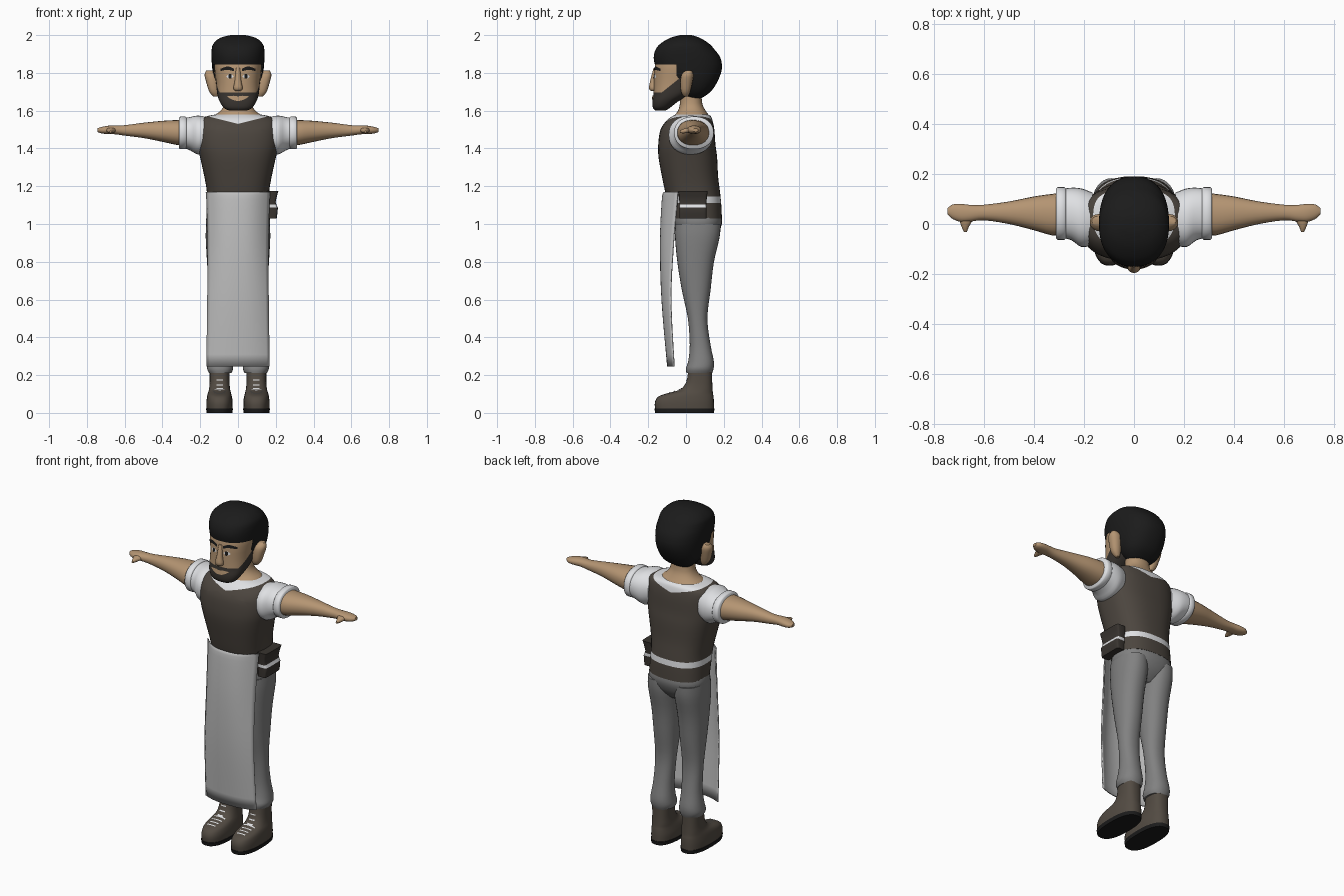
import bpy, bmesh, math
from mathutils import Vector
from mathutils.bvhtree import BVHTree


def mat(name, r, g, b):
    m = bpy.data.materials.new(name)
    m.diffuse_color = (r, g, b, 1)
    return m


SKIN = mat("skin", 0.46, 0.30, 0.17)
HAIR = mat("black", 0.011, 0.011, 0.011)
BEARD = mat("dark_brown", 0.040, 0.034, 0.029)
VEST = mat("vest_brown", 0.072, 0.060, 0.049)
BOOT = mat("boot_brown", 0.085, 0.070, 0.055)
SHIRT = mat("shirt_white", 0.74, 0.75, 0.77)
APRON = mat("apron_white", 0.52, 0.52, 0.52)
PANTS = mat("trouser_grey", 0.22, 0.22, 0.22)


def finish(name, bm, mats, mirror=False, angle=45):
    me = bpy.data.meshes.new(name)
    bm.to_mesh(me)
    bm.free()
    for m in mats:
        me.materials.append(m)
    me.shade_smooth()
    me.set_sharp_from_angle(angle=math.radians(angle))
    ob = bpy.data.objects.new(name, me)
    bpy.context.collection.objects.link(ob)
    if mirror:
        ob.modifiers.new("mirror", "MIRROR")
    return ob


def spline(rows, sub):
    """Smooth in-between rows."""
    out = []
    for i in range(len(rows) - 1):
        p0, p1, p2, p3 = (rows[max(0, min(len(rows) - 1, i + k))] for k in (-1, 0, 1, 2))
        for s in range(sub):
            t = s / sub
            out.append([0.5 * (2 * b + (c - a) * t + (2 * a - 5 * b + 4 * c - d) * t * t
                        + (3 * b - a - 3 * c + d) * t ** 3) for a, b, c, d in zip(p0, p1, p2, p3)])
    return out + [list(rows[-1])]


def loft(name, rows, mats, axis="z", power=2.2, n=32, sub=3, mirror=False,
         planes=(), rule=None, angle=45):
    """Rows are (position, min a, max a, min b, max b); rule gives a material index, -1 deletes."""
    bm = bmesh.new()
    rings = []
    for t, a0, a1, b0, b1 in spline(rows, sub):
        ring = []
        for k in range(n):
            w = 2 * math.pi * k / n
            c, s = math.cos(w), math.sin(w)
            a = (a0 + a1) / 2 + (a1 - a0) / 2 * math.copysign(abs(c) ** (2 / power), c)
            b = (b0 + b1) / 2 + (b1 - b0) / 2 * math.copysign(abs(s) ** (2 / power), s)
            ring.append(bm.verts.new({"x": (t, a, b), "y": (a, t, b), "z": (a, b, t)}[axis]))
        rings.append(ring)
    for r, q in zip(rings, rings[1:]):
        for k in range(n):
            bm.faces.new((r[k], r[(k + 1) % n], q[(k + 1) % n], q[k]))
    bm.faces.new(rings[0])
    bm.faces.new(rings[-1])
    bmesh.ops.recalc_face_normals(bm, faces=bm.faces)
    for co, no in planes:
        bmesh.ops.bisect_plane(bm, geom=bm.verts[:] + bm.edges[:] + bm.faces[:],
                               plane_co=co, plane_no=no)
    if rule:
        dead = []
        for f in bm.faces:
            i = rule(f.calc_center_median())
            if i < 0:
                dead.append(f)
            else:
                f.material_index = i
        bmesh.ops.delete(bm, geom=dead, context="FACES")
    return finish(name, bm, mats, mirror, angle)


def sym(rows):
    return [(z, -w, w, y0, y1) for z, w, y0, y1 in rows]


def strip(name, cols, target, m, mirror=False, down=False, lift=0.004):
    """Thin painted plate laid on a surface; cols are (x, low, high)."""
    me = target.data
    tree = BVHTree.FromPolygons([v.co for v in me.vertices], [p.vertices[:] for p in me.polygons])
    d = Vector((0, 0, -1)) if down else Vector((0, 1, 0))
    bm = bmesh.new()
    prev = None
    for x, lo, hi in spline(cols, 4):
        pair = []
        for v in (lo, hi):
            o = Vector((x, v, 3)) if down else Vector((x, -3, v))
            hit = tree.ray_cast(o, d)[0]
            if hit:
                pair.append(bm.verts.new(hit - d * lift))
        if len(pair) == 2:
            if prev:
                bm.faces.new((prev[0], pair[0], pair[1], prev[1]))
            prev = pair
    return finish(name, bm, [m], mirror)


Z = (0, 0, 1)
Y = (0, 1, 0)

# Head with painted beard
head = loft("head", sym([
    (1.60, .045, -.16, -.11), (1.615, .075, -.175, -.085), (1.65, .098, -.178, -.04),
    (1.69, .11, -.172, .03), (1.75, .116, -.170, .10), (1.85, .125, -.163, .13),
    (1.92, .105, -.13, .12)]), [SKIN, BEARD], power=2.4, n=40,
    planes=[((0, 0, 1.695), Z), ((0, -.13, 1.695), (0, -.8, 1)), ((0, .01, 1.7), Y)],
    rule=lambda c: int(c.y < .01 and c.z < 1.695 + max(0, .8 * (c.y + .13))))

# Hair shell cut away around the face
loft("hair", sym([
    (1.665, .06, .0, .08), (1.70, .10, -.04, .13), (1.755, .125, -.10, .167),
    (1.82, .136, -.155, .19), (1.88, .14, -.171, .182), (1.925, .139, -.16, .15),
    (1.955, .130, -.135, .122), (1.985, .095, -.085, .075), (2.0, .04, -.03, .03)]),
    [HAIR], n=40, power=2.3,
    planes=[((0, 0, 1.845), Z), ((0, 0, 1.745), Z), ((0, -.05, 0), Y), ((0, .01, 0), Y)],
    rule=lambda c: 0 if c.z > 1.845 or c.y > .01 or (c.y > -.05 and c.z > 1.745) else -1)

# Face details
loft("nose", sym([(1.703, .014, -.183, -.15), (1.718, .025, -.196, -.15),
                  (1.76, .017, -.189, -.15), (1.825, .012, -.172, -.14)]), [SKIN], n=16)
loft("ear", [(1.675, .105, .130, -.012, .010), (1.70, .10, .152, -.026, .022),
             (1.75, .10, .168, -.030, .034), (1.79, .10, .177, -.024, .040),
             (1.812, .13, .168, -.002, .030)], [SKIN], n=16, mirror=True)
strip("eyebrow", [(.02, 1.808, 1.822), (.055, 1.816, 1.834), (.092, 1.810, 1.822)],
      head, HAIR, True)
strip("eye_white", [(.024, 1.779, 1.783), (.042, 1.769, 1.795), (.062, 1.779, 1.783)],
      head, SHIRT, True, lift=.002)
strip("iris", [(.034, 1.772, 1.792), (.041, 1.769, 1.795), (.049, 1.772, 1.792)],
      head, HAIR, True, lift=.005)
strip("lips", [(-.055, 1.672, 1.677), (-.025, 1.656, 1.679), (0, 1.652, 1.676),
               (.025, 1.656, 1.679), (.055, 1.672, 1.677)], head, SKIN)

# Neck
loft("neck", sym([(1.54, .125, -.075, .125), (1.572, .126, -.062, .122), (1.60, .092, -.042, .104),
                  (1.64, .070, -.032, .086), (1.72, .066, -.03, .08)]), [SKIN])

# Torso: belt, shirt tail, vest and collar
V = .25


def torso_rule(c):
    if c.z > 1.53 + V * abs(c.x) or 1.112 < c.z < 1.145:
        return 1
    return 0


loft("torso", sym([
    (1.03, .166, -.07, .19), (1.10, .165, -.09, .187), (1.17, .165, -.11, .18),
    (1.25, .178, -.127, .17), (1.35, .20, -.145, .165), (1.42, .215, -.147, .156),
    (1.50, .216, -.135, .15), (1.55, .205, -.10, .14), (1.572, .16, -.07, .13),
    (1.582, .10, -.05, .11)]), [VEST, SHIRT], power=2.5, n=40,
    planes=[((0, 0, 1.112), Z), ((0, 0, 1.145), Z), ((0, 0, 1.53), (V, 0, 1)),
            ((0, 0, 1.53), (-V, 0, 1))], rule=torso_rule)

# Sleeves, cuffs, arms and thumbs
loft("sleeve", [(.165, -.085, .125, 1.385, 1.565), (.21, -.092, .142, 1.368, 1.574),
                (.25, -.065, .145, 1.388, 1.567), (.29, -.055, .14, 1.405, 1.56)],
     [SHIRT], axis="x", mirror=True)
loft("cuff", [(.272, -.058, .142, 1.400, 1.563), (.278, -.063, .147, 1.396, 1.569),
              (.306, -.063, .147, 1.396, 1.569), (.312, -.058, .142, 1.400, 1.563)],
     [SHIRT], axis="x", sub=1, mirror=True, angle=60)
loft("arm", [(.28, -.045, .125, 1.413, 1.552), (.33, -.045, .120, 1.420, 1.550),
             (.40, -.025, .110, 1.435, 1.546), (.50, 0, .090, 1.455, 1.536),
             (.60, .015, .077, 1.468, 1.523), (.65, .010, .076, 1.475, 1.522),
             (.69, .008, .080, 1.476, 1.520), (.725, .020, .078, 1.480, 1.513),
             (.745, .038, .064, 1.488, 1.506)], [SKIN], axis="x", n=24, mirror=True)
loft("thumb", [(.04, .630, .705, 1.484, 1.514), (.01, .648, .697, 1.482, 1.510),
               (-.015, .662, .688, 1.480, 1.503), (-.032, .668, .680, 1.482, 1.494)],
     [SKIN], axis="y", n=12, mirror=True)

# Trousers
loft("hips", sym([(.89, .07, 0, .12), (.94, .14, -.04, .165), (1.0, .17, -.065, .19),
                  (1.045, .164, -.068, .187)]), [PANTS], power=2.4)
loft("trouser_leg", [
    (.21, .035, .152, .003, .138), (.235, .026, .164, .0, .146), (.275, .030, .160, .012, .147),
    (.36, .036, .149, .020, .130), (.50, .030, .148, .010, .113), (.65, .018, .155, -.022, .130),
    (.80, .008, .164, -.046, .148), (.93, .002, .171, -.058, .178),
    (1.0, .01, .168, -.055, .183)], [PANTS], mirror=True)

# Apron sheet, bowed around the front
bm = bmesh.new()
grid = []
for z, w, yc, ye in spline([(1.17, .172, -.118, -.045), (1.13, .168, -.128, -.048),
                            (.90, .162, -.138, -.068), (.60, .163, -.130, -.083),
                            (.245, .168, -.100, -.066)], 4):
    grid.append([bm.verts.new((w * k / 10, yc + (ye - yc) * abs(k / 10) ** 2.5, z))
                 for k in range(-10, 11)])
for r, q in zip(grid, grid[1:]):
    for k in range(20):
        bm.faces.new((r[k], q[k], q[k + 1], r[k + 1]))
apron = finish("apron", bm, [APRON])
apron.modifiers.new("thickness", "SOLIDIFY").thickness = .007

# Hip pouch
loft("pouch", [(1.03, .150, .205, -.035, .108), (1.085, .150, .211, -.035, .108),
               (1.115, .150, .199, -.035, .108), (1.175, .150, .214, -.04, .115)],
     [BEARD, SHIRT], power=7, sub=2, planes=[((0, 0, 1.087), Z), ((0, 0, 1.104), Z)],
     rule=lambda c: int(1.087 < c.z < 1.104))

# Boots, soles and laces
boot = loft("boot", [
    (.02, .030, .166, -.163, .148), (.055, .028, .167, -.165, .148),
    (.085, .032, .164, -.148, .146), (.102, .036, .160, -.105, .143),
    (.122, .041, .154, -.035, .141), (.16, .045, .150, 0, .139),
    (.225, .045, .150, .012, .138)], [BOOT], power=2.5, mirror=True)
loft("sole", [(0, .030, .166, -.163, .148), (.022, .027, .169, -.167, .151)],
     [HAIR], power=2.5, sub=1, mirror=True)
for i, z in enumerate((.125, .145, .172)):
    strip(f"upper_lace_{i}", [(.08, z, z + .006), (.115, z, z + .006)], boot, SHIRT, True)
for i, y in enumerate((-.115, -.09, -.065, -.04)):
    w = .026 + .004 * i
    strip(f"lower_lace_{i}", [(.098 - w, y, y + .007), (.098 + w, y, y + .007)],
          boot, SHIRT, True, down=True)
